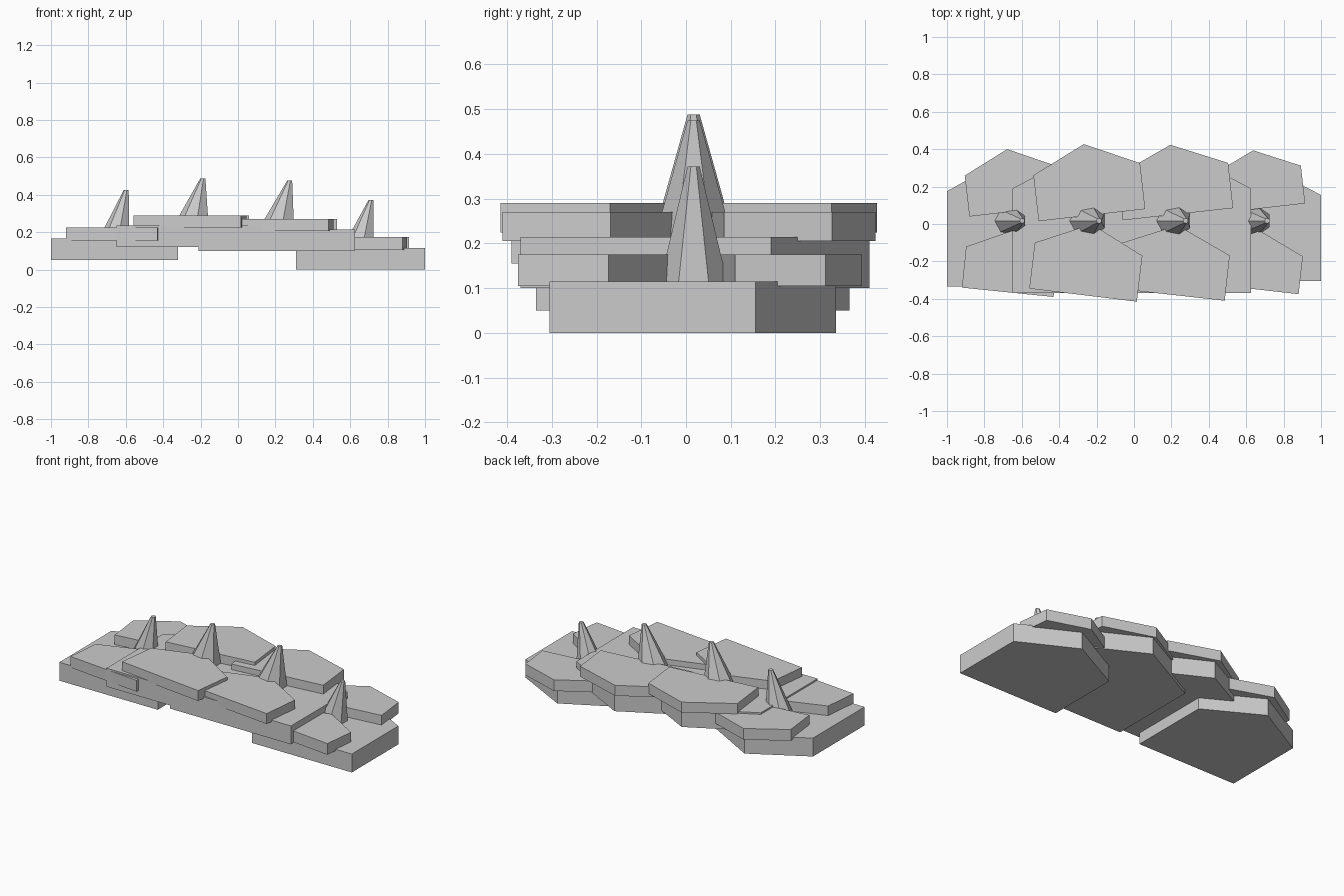
import bpy, math
from mathutils import Vector

cube = bpy.data.objects.get("Cube")
if cube:
    bpy.data.objects.remove(cube, do_unlink=True)

# Single stone colour
stone = bpy.data.materials.new("stone_grey")
stone.use_nodes = True
grey = (0.6, 0.6, 0.6, 1)
stone.diffuse_color = grey
stone.node_tree.nodes["Principled BSDF"].inputs["Base Color"].default_value = grey


def loft(name, lower, upper):
    """Closed flat-faced solid between two matching outlines."""
    n = len(lower)
    faces = [list(range(n))[::-1], list(range(n, 2 * n))]
    faces += [(i, (i + 1) % n, n + (i + 1) % n, n + i) for i in range(n)]
    mesh = bpy.data.meshes.new(name)
    mesh.from_pydata(lower + upper, [], faces)
    mesh.materials.append(stone)
    obj = bpy.data.objects.new(name, mesh)
    bpy.context.collection.objects.link(obj)
    return obj


def slab(name, left, right, wall, ridge, z0, z1):
    """Gable-shaped slab: straight base edge, two walls and a peak towards the back."""
    a, b = Vector(left), Vector(right)
    along = (b - a).normalized()
    out = Vector((-along.y, along.x))
    peak = (a + b) / 2 + out * (wall + ridge)
    outline = [a, b, b + out * wall, peak, a + out * wall]
    loft(name, [(p.x, p.y, z0) for p in outline], [(p.x, p.y, z1) for p in outline])


def ring(cx, cy, z, rx, ry, sides=7):
    turns = [(i + 0.5) * math.tau / sides for i in range(sides)]
    return [(cx + rx * math.cos(t), cy + ry * math.sin(t), z) for t in turns]


# Base slabs: x range, front y, wall, ridge, z range
bases = [
    (-1.0, -0.32, -0.335, 0.51, 0.19, 0.05, 0.165),
    (-0.65, 0.15, -0.37, 0.56, 0.21, 0.12, 0.235),
    (-0.21, 0.625, -0.37, 0.56, 0.22, 0.10, 0.215),
    (0.31, 1.0, -0.305, 0.46, 0.18, 0.0, 0.115),
]
for i, (x0, x1, y, wall, ridge, z0, z1) in enumerate(bases, 1):
    slab(f"base_slab_{i}", (x0, y), (x1, y), wall, ridge, z0, z1)

# Upper plates: back base edge, front base edge, wall, ridge, z range
plates = [
    ((-0.88, 0.04), (-0.40, 0.095), (-0.92, -0.34), (-0.43, -0.39), 0.22, 0.115, 0.155, 0.225),
    ((-0.51, 0.015), (0.06, 0.08), (-0.56, -0.345), (0.015, -0.415), 0.247, 0.135, 0.225, 0.29),
    ((-0.06, 0.02), (0.53, 0.085), (-0.10, -0.345), (0.485, -0.41), 0.243, 0.13, 0.205, 0.27),
    ((0.43, 0.055), (0.915, 0.11), (0.395, -0.32), (0.88, -0.375), 0.203, 0.11, 0.105, 0.175),
]
for i, (bl, br, fl, fr, wall, ridge, z0, z1) in enumerate(plates, 1):
    slab(f"back_plate_{i}", bl, br, wall, ridge, z0, z1)
    slab(f"front_plate_{i}", fl, fr, wall, ridge, z0, z1)

# Leaning spikes: foot x, tip x, foot z, tip z, foot radius
spikes = [
    (-0.660, -0.597, 0.16, 0.425, 0.087),
    (-0.247, -0.187, 0.23, 0.488, 0.100),
    (0.208, 0.277, 0.21, 0.475, 0.102),
    (0.643, 0.712, 0.11, 0.372, 0.089),
]
for i, (x0, x1, z0, z1, r) in enumerate(spikes, 1):
    loft(f"spike_{i}", ring(x0, 0.017, z0, r, r * 0.88), ring(x1, 0.017, z1, 0.014, 0.014))
